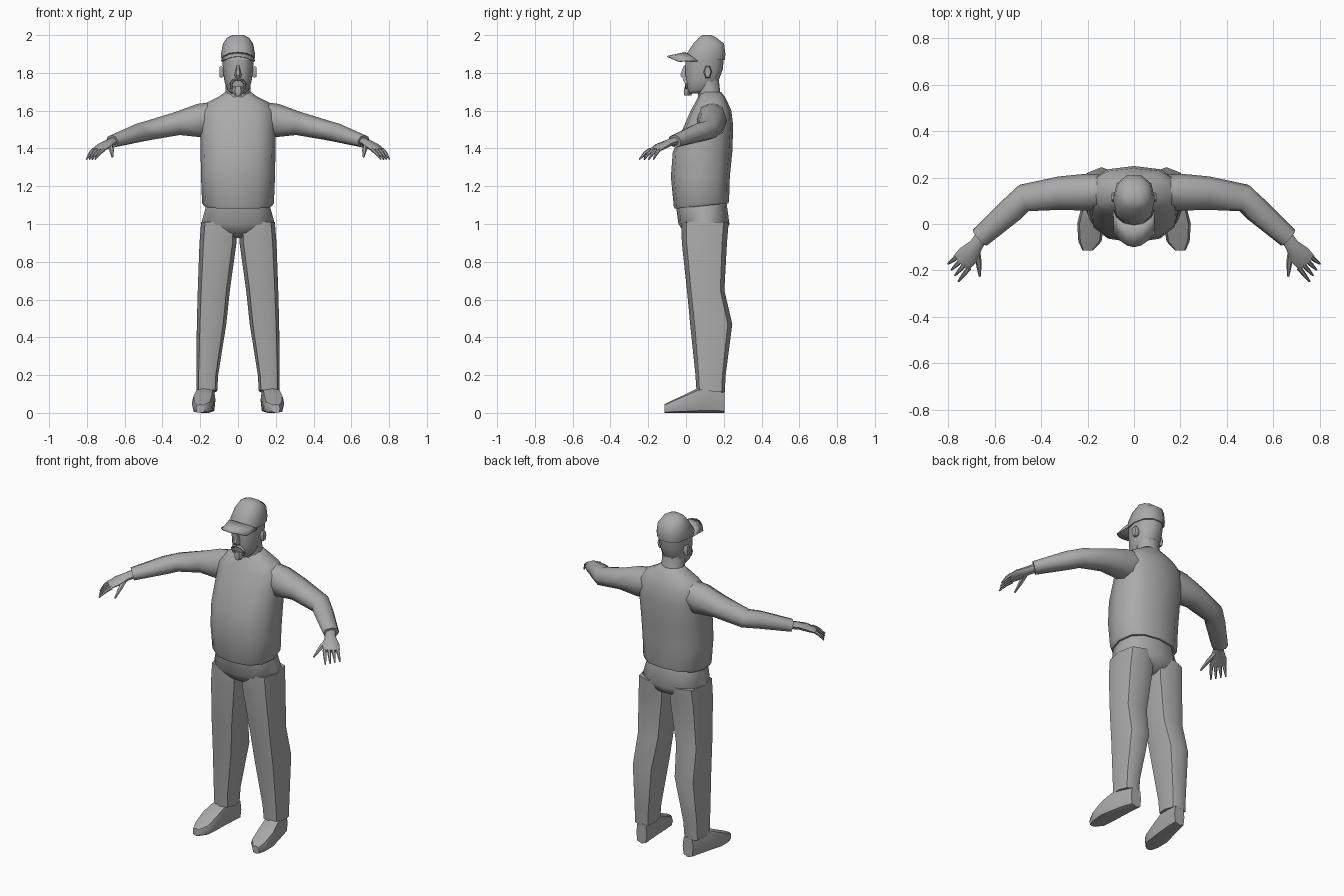
import bpy, bmesh, math
from mathutils import Vector

if "Cube" in bpy.data.objects:
    bpy.data.objects.remove(bpy.data.objects["Cube"], do_unlink=True)

grey = bpy.data.materials.new("plain grey")
grey.use_nodes = True
grey.diffuse_color = (0.4, 0.4, 0.4, 1)
grey.node_tree.nodes["Principled BSDF"].inputs["Base Color"].default_value = (0.4, 0.4, 0.4, 1)

X, Y, Z = Vector((1, 0, 0)), Vector((0, 1, 0)), Vector((0, 0, 1))


def finish(name, bm, mirror=False, angle=50):
    """Turn a bmesh into a shaded, optionally mirrored object."""
    bmesh.ops.recalc_face_normals(bm, faces=bm.faces)
    mesh = bpy.data.meshes.new(name)
    bm.to_mesh(mesh)
    bm.free()
    mesh.materials.append(grey)
    obj = bpy.data.objects.new(name, mesh)
    bpy.context.collection.objects.link(obj)
    bpy.ops.object.select_all(action="DESELECT")
    bpy.context.view_layer.objects.active = obj
    obj.select_set(True)
    bpy.ops.object.shade_smooth_by_angle(angle=math.radians(angle))
    if mirror:
        mod = obj.modifiers.new("Mirror", "MIRROR")
        mod.use_mirror_merge = False
    return obj


def add_loft(bm, rings, sides, square=1.0):
    """Skin a row of rings: (centre, half u, half v, u axis, v axis)."""
    loops = []
    for c, a, b, u, v in rings:
        loop = []
        for i in range(sides):
            t = math.tau * i / sides
            cu, sv = (math.copysign(abs(w) ** square, w) if abs(w) > 1e-6 else 0
                      for w in (math.cos(t), math.sin(t)))
            loop.append(bm.verts.new(c + u * a * cu + v * b * sv))
        loops.append(loop)
    for lo, hi in zip(loops, loops[1:]):
        for i in range(sides):
            j = (i + 1) % sides
            bm.faces.new((lo[i], lo[j], hi[j], hi[i]))
    bm.faces.new(loops[0])
    bm.faces.new(loops[-1])


def upright(name, rows, sides, square=1.0, mirror=False):
    """Loft along z; row = z, centre x, half width, front y, back y, tilt."""
    bm = bmesh.new()
    rings = [(Vector((cx, (f + k) / 2, z)), w, (k - f) / 2, X, Y + Z * tilt)
             for z, cx, w, f, k, tilt in rows]
    add_loft(bm, rings, sides, square)
    return finish(name, bm, mirror)


def add_limb(bm, points, sides):
    """Loft along a path; point = (position, half width, half height)."""
    pos = [Vector(p[0]) for p in points]
    rings = []
    for i, (p, w, h) in enumerate(points):
        t = (pos[min(i + 1, len(pos) - 1)] - pos[max(i - 1, 0)]).normalized()
        u = t.cross(Z).normalized()
        rings.append((pos[i], w, h, u, u.cross(t)))
    add_loft(bm, rings, sides, 0.9)


# Shirt body, with a hem that rises to the back
upright("shirt_body", [
    (1.095, 0, .18, -.06, .225, .1), (1.11, 0, .19, -.065, .228, .1),
    (1.25, 0, .196, -.08, .232, 0), (1.38, 0, .198, -.07, .245, 0),
    (1.52, 0, .2, -.01, .25, 0), (1.6, 0, .195, .025, .24, 0),
    (1.645, 0, .16, .05, .22, 0), (1.675, 0, .1, .065, .205, 0),
    (1.7, 0, .066, .08, .185, 0)], 12, 0.8)

# Trousers
upright("trouser_hips", [
    (.925, 0, .04, .04, .15, 0), (.955, 0, .15, -.01, .21, 0),
    (1.0, 0, .195, -.04, .23, 0), (1.11, 0, .165, -.055, .215, 0)], 12, 0.8)
upright("trouser_legs", [
    (.115, .165, .055, .055, .205, -.1), (.2, .163, .058, .05, .21, 0),
    (.47, .14, .078, .022, .245, 0), (.65, .128, .085, .005, .203, 0),
    (.9, .106, .098, -.022, .217, 0), (1.01, .1, .095, -.025, .226, 0)],
    8, 0.7, mirror=True)

# Shoes, lofted from toe to heel
bm = bmesh.new()
add_loft(bm, [(Vector((cx, y, top / 2)), w, top / 2, X, Z) for y, cx, w, top in (
    (-.115, .2, .022, .045), (-.075, .19, .05, .065), (0, .187, .058, .1),
    (.06, .178, .052, .13), (.14, .165, .045, .145), (.203, .155, .035, .12))],
    8, 0.55)
finish("shoes", bm, mirror=True)

# Sleeves
bm = bmesh.new()
add_limb(bm, [((.1, .14, 1.57), .07, .08), ((.2, .137, 1.547), .08, .09),
              ((.32, .133, 1.532), .072, .062), ((.475, .112, 1.495), .06, .052),
              ((.53, .06, 1.482), .056, .05), ((.665, -.06, 1.438), .045, .034)], 8)
finish("sleeves", bm, mirror=True)

# Hands: palm, four fingers and thumb
bm = bmesh.new()
add_limb(bm, [((.655, -.05, 1.44), .028, .022), ((.68, -.09, 1.43), .03, .02),
              ((.715, -.135, 1.41), .047, .018), ((.745, -.168, 1.39), .045, .011)], 8)
for k in range(4):
    base = Vector((.763 - .017 * k, -.142 - .016 * k, 1.394))
    tip = Vector((.802 - .015 * k, -.172 - .025 * k, 1.342))
    add_limb(bm, [(base, .011, .011), (base.lerp(tip, .5) + Z * .006, .009, .009),
                  (tip, .004, .004)], 6)
add_limb(bm, [((.68, -.11, 1.42), .016, .014), ((.67, -.165, 1.392), .013, .011),
              ((.665, -.225, 1.355), .005, .005)], 6)
finish("hands", bm, mirror=True)

# Neck and head
upright("neck", [(1.62, 0, .085, .07, .215, 0), (1.69, 0, .066, .06, .185, 0),
                 (1.78, 0, .066, .05, .175, 0)], 10)
upright("head", [
    (1.69, 0, .035, .01, .1, 0), (1.71, 0, .056, .002, .14, 0),
    (1.755, 0, .072, -.004, .175, 0), (1.82, 0, .08, -.008, .2, 0),
    (1.89, 0, .083, -.005, .205, 0)], 10, 0.9)

# Nose wedge
upright("nose", [(1.775, 0, .016, -.025, .02, 0), (1.79, 0, .018, -.034, .02, 0),
                 (1.84, 0, .008, -.013, .02, 0)], 6)

# Ears
bm = bmesh.new()
add_loft(bm, [(Vector((x, .115, 1.805)), d, h, Y, Z) for x, d, h in (
    (.07, .014, .025), (.088, .022, .036), (.098, .016, .03))], 6)
finish("ears", bm, mirror=True)

# Goatee: chin tuft and a moustache that curves down to it
upright("chin_beard", [(1.68, 0, .016, -.012, .03, 0), (1.7, 0, .032, -.016, .04, 0),
                       (1.727, 0, .026, -.01, .03, 0)], 6)
bm = bmesh.new()
add_limb(bm, [((0, -.008, 1.765), .01, .007), ((.025, -.004, 1.76), .01, .007),
              ((.037, .002, 1.742), .01, .007), ((.034, .004, 1.715), .009, .006)], 6)
finish("moustache", bm, mirror=True)

# Cap crown
upright("cap_crown", [
    (1.868, 0, .088, -.008, .21, 0), (1.9, 0, .09, -.002, .213, 0),
    (1.955, 0, .08, .035, .205, 0), (1.985, 0, .06, .065, .165, 0),
    (2.0, 0, .03, .085, .135, 0)], 10, 0.85)

# Cap brim: a curved strip from the crown to a blunt point
bm = bmesh.new()
rows = []
for i in range(7):
    t = i / 3 - 1
    a = t * math.pi / 2
    rows.append((bm.verts.new((.09 * math.sin(a), .06 - .065 * math.cos(a), 1.91 - .045 * t * t)),
                 bm.verts.new((.088 * t, -.1 + .06 * t * t, 1.89 - .028 * t * t))))
for p, q in zip(rows, rows[1:]):
    bm.faces.new((p[0], q[0], q[1], p[1]))
brim = finish("cap_brim", bm)
brim.modifiers.new("Solidify", "SOLIDIFY").thickness = 0.006
